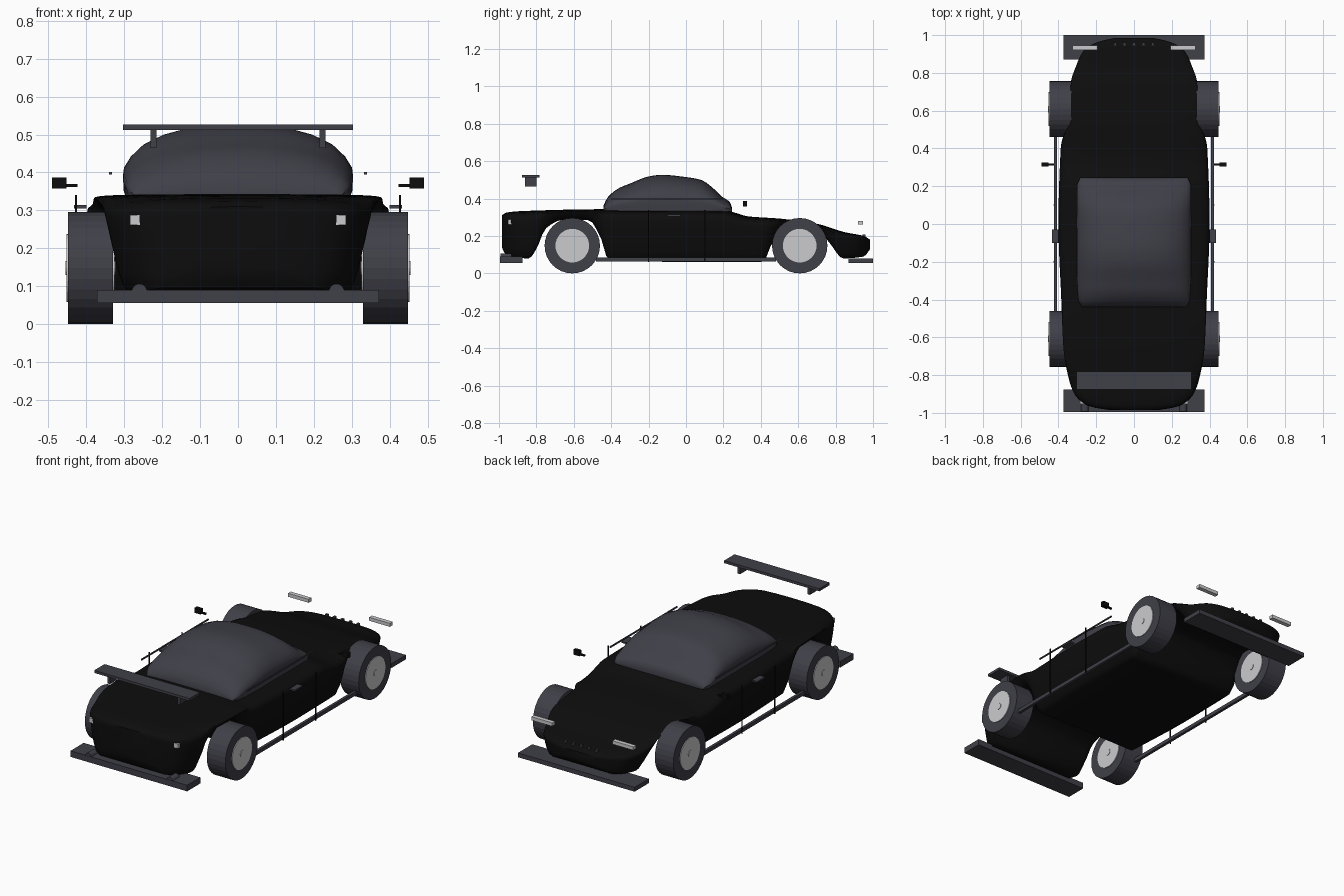
import bpy, bmesh
from math import pi

if "Cube" in bpy.data.objects:
    bpy.data.objects.remove(bpy.data.objects["Cube"])


def material(name, r, g, b):
    m = bpy.data.materials.new(name)
    m.use_nodes = True
    m.diffuse_color = (r, g, b, 1)
    m.node_tree.nodes["Principled BSDF"].inputs["Base Color"].default_value = (r, g, b, 1)
    return m


BLACK = material("black paint", .004, .004, .004)
GREY = material("dark grey trim", .05, .05, .065)
SILVER = material("light silver", .6, .6, .62)


def curve(points, x):
    """Smooth value at x through (x, value) points."""
    if x <= points[0][0]:
        return points[0][1]
    if x >= points[-1][0]:
        return points[-1][1]
    slope = lambda a, b: (b[1] - a[1]) / (b[0] - a[0])
    i = next(k for k in range(len(points) - 1) if x <= points[k + 1][0])
    a, b = points[i], points[i + 1]
    mid = slope(a, b)

    def tangent(p, q):
        return 0 if p * q <= 0 else 2 * p * q / (p + q)
    ma = tangent(slope(points[i - 1], a), mid) if i else mid
    mb = tangent(mid, slope(b, points[i + 2])) if i + 2 < len(points) else mid
    h = b[0] - a[0]
    t = (x - a[0]) / h
    return (a[1] * (1 + 2 * t) * (1 - t) ** 2 + ma * h * t * (1 - t) ** 2
            + b[1] * t * t * (3 - 2 * t) - mb * h * t * t * (1 - t))


def loft(name, mat, width, top, bottom, section, count):
    """Skin symmetric cross-sections along y."""
    bm = bmesh.new()
    y0, y1 = top[0][0], top[-1][0]
    half = section + [(-u, v) for u, v in reversed(section) if u > 0]
    rings = []
    for i in range(count + 1):
        # stations crowd toward both ends
        s = i / count
        s = .5 * s + .5 * s * s * (3 - 2 * s)
        y = y0 + (y1 - y0) * s
        w, hi, lo = curve(width, y), curve(top, y), curve(bottom, y)
        rings.append([bm.verts.new((u * w, y, lo + v * (hi - lo))) for u, v in half])
    n = len(half)
    for a, b in zip(rings, rings[1:]):
        for j in range(n):
            k = (j + 1) % n
            bm.faces.new((a[j], a[k], b[k], b[j]))
    bm.faces.new(rings[0])
    bm.faces.new(rings[-1])
    bmesh.ops.recalc_face_normals(bm, faces=bm.faces)
    obj = finish(name, bm, mat)
    bpy.ops.object.select_all(action='DESELECT')
    obj.select_set(True)
    bpy.context.view_layer.objects.active = obj
    bpy.ops.object.shade_smooth_by_angle(angle=.7)
    return obj


def finish(name, bm, mat):
    mesh = bpy.data.meshes.new(name)
    bm.to_mesh(mesh)
    bm.free()
    mesh.materials.append(mat)
    obj = bpy.data.objects.new(name, mesh)
    bpy.context.collection.objects.link(obj)
    return obj


def box(name, mat, x, y, z):
    bm = bmesh.new()
    bmesh.ops.create_cube(bm, size=1)
    for v in bm.verts:
        for i, (lo, hi) in enumerate((x, y, z)):
            v.co[i] = lo if v.co[i] < 0 else hi
    return finish(name, bm, mat)


def pair(name, mat, x, y, z):
    """A box and its mirror image across the centre."""
    box("left_" + name, mat, x, y, z)
    box("right_" + name, mat, (-x[1], -x[0]), y, z)


def cylinder(name, mat, r, length, centre, axis, sides=32):
    bm = bmesh.new()
    bmesh.ops.create_cone(bm, cap_ends=True, segments=sides, radius1=r, radius2=r, depth=length)
    obj = finish(name, bm, mat)
    obj.location = centre
    obj.rotation_euler = (0, pi / 2, 0) if axis == "x" else (pi / 2, 0, 0)
    return obj


# Body shell, its underside rising into arches over the wheels
body_top = [(-.985, .31), (-.96, .325), (-.88, .333), (-.45, .343), (.2, .34), (.26, .325),
            (.33, .305), (.5, .293), (.7, .265), (.85, .22), (.95, .2), (.985, .18)]
body_bottom = [(-.985, .14), (-.96, .095), (-.84, .08), (-.8, .13), (-.75, .24), (-.66, .285),
               (-.52, .285), (-.46, .2), (-.41, .065), (.41, .06), (.46, .16), (.52, .24),
               (.62, .25), (.7, .235), (.77, .16), (.84, .08), (.95, .09), (.985, .13)]
body_width = [(-.985, .13), (-.965, .24), (-.9, .315), (-.8, .35), (-.65, .374), (-.4, .385), (0, .4),
              (.4, .388), (.48, .37), (.54, .335), (.74, .335), (.84, .305), (.92, .265),
              (.965, .19), (.985, .1)]
body_section = [(0, 1), (.4, .995), (.7, .98), (.86, .955), (.95, .92), (.99, .87), (1, .8),
                (.985, .65), (.96, .45), (.92, .2), (.88, .05), (.83, 0), (0, 0)]
loft("body", BLACK, body_width, body_top, body_bottom, body_section, 90)

# Domed glass cabin
cabin_top = [(-.44, .365), (-.42, .405), (-.36, .455), (-.3, .48), (-.2, .518), (-.13, .527),
             (0, .515), (.08, .5), (.14, .46), (.19, .412), (.235, .38), (.245, .355)]
cabin_width = [(-.44, .275), (-.4, .295), (-.25, .304), (.2, .302), (.245, .285)]
cabin_section = [(0, 1), (.25, .99), (.45, .945), (.65, .86), (.82, .73), (.93, .57),
                 (.99, .42), (1, .3), (.985, .15), (.98, 0)]
loft("cabin", GREY, cabin_width, cabin_top, [(-.44, .33), (.245, .33)], cabin_section, 40)

# Wheels with hubs showing on both faces
for side, sx in (("left", 1), ("right", -1)):
    for end, y in (("front", -.608), ("rear", .608)):
        label = f"{side}_{end}_"
        cylinder(label + "tyre", GREY, .148, .118, (sx * .389, y, .148), "x")
        cylinder(label + "hub", SILVER, .09, .126, (sx * .389, y, .148), "x")
        cylinder(label + "hub_cap", SILVER, .018, .132, (sx * .389, y, .148), "x", 12)
    # Exhaust pipe
    cylinder(side + "_exhaust", GREY, .02, .06, (sx * .26, -.963, .086), "y", 20)

# Low plates at both ends
box("exhaust_plate", GREY, (-.372, .372), (-.995, -.875), (.055, .09))
box("splitter", GREY, (-.372, .372), (.87, 1), (.055, .08))

# Wing on two posts
box("wing", GREY, (-.304, .304), (-.876, -.782), (.512, .527))
pair("wing_post", GREY, (.215, .231), (-.86, -.8), (.465, .514))

# Lamps
pair("short_lamp", SILVER, (.2, .285), (-.953, -.93), (.262, .288))
pair("long_lamp", SILVER, (.193, .325), (.92, .945), (.26, .28))

# Side details: skirts, mirrors, handles, door seams and roof rails
pair("skirt", GREY, (.407, .423), (-.48, .48), (.063, .084))
pair("mirror", BLACK, (.452, .491), (.305, .326), (.358, .387))
pair("mirror_stalk", BLACK, (.424, .455), (.31, .32), (.361, .37))
pair("door_handle", GREY, (.4, .433), (-.1, -.03), (.305, .314))
for label, y in (("first", -.2), ("second", .1)):
    pair(label + "_door_seam", BLACK, (.425, .43), (y - .003, y + .003), (.06, .34))
pair("rail", GREY, (.333, .34), (-.4, .21), (.394, .401))

# Row of small vents
for i in range(5):
    x = (i - 2) * .05
    box(f"vent_{i + 1}", GREY, (x - .007, x + .007), (.945, .96), (.19, .208))
